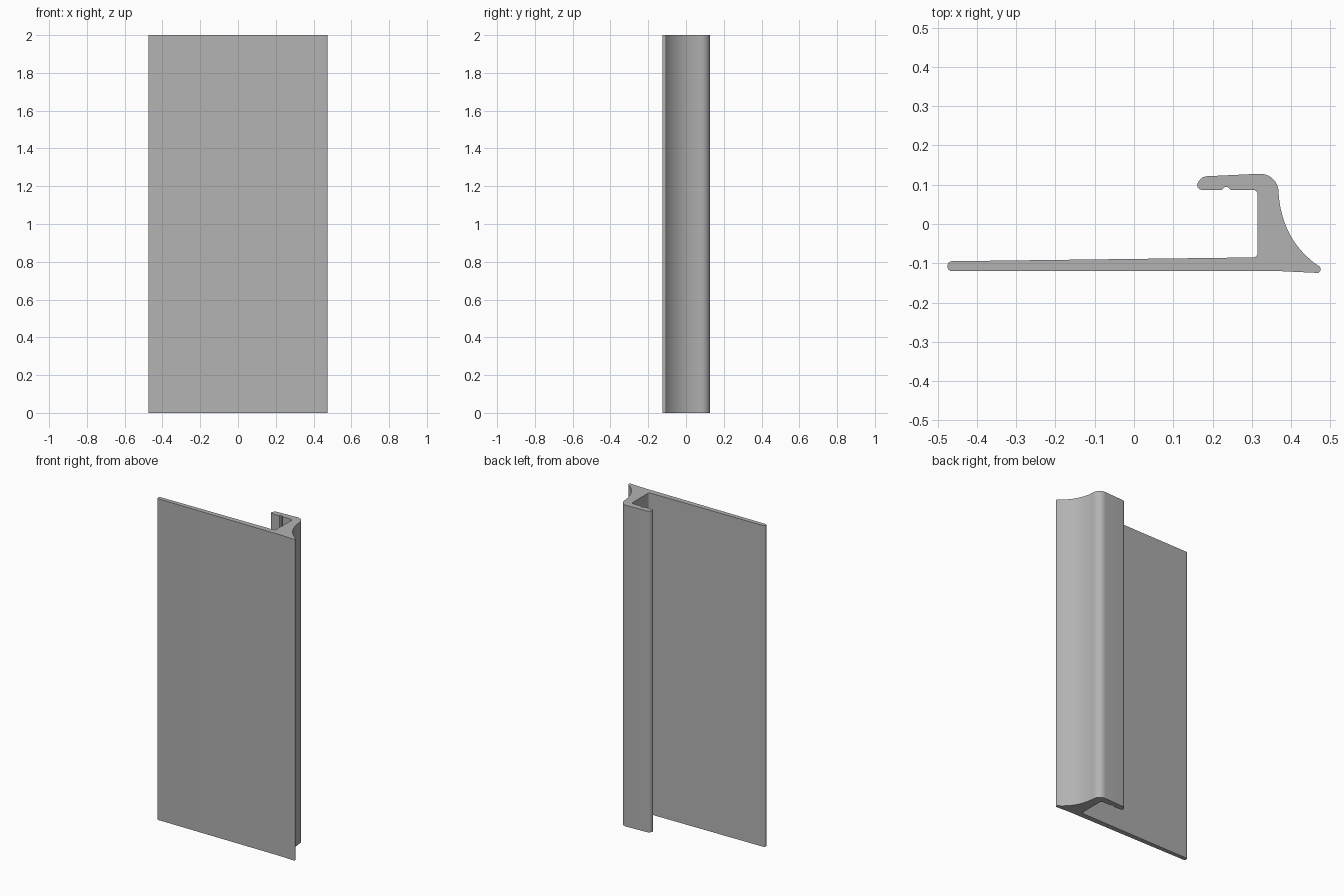
import bpy, bmesh, math
from mathutils import Vector

cube = bpy.data.objects.get("Cube")
if cube:
    bpy.data.objects.remove(cube, do_unlink=True)

HEIGHT = 2.0


def fillet(prev, corner, nxt, radius, steps=8):
    """Circular arc that rounds one corner of the profile."""
    a, b = (prev - corner).normalized(), (nxt - corner).normalized()
    half = a.angle(b) / 2
    centre = corner + (a + b).normalized() * radius / math.sin(half)
    start = corner + a * radius / math.tan(half) - centre
    end = corner + b * radius / math.tan(half) - centre
    total = math.pi - 2 * half
    return [centre + (start * math.sin(total * (1 - i / steps))
                      + end * math.sin(total * i / steps)) / math.sin(total)
            for i in range(steps + 1)]


def bezier(p, q, r, steps=14):
    return [p * (1 - t) ** 2 + q * 2 * t * (1 - t) + r * t * t
            for t in (i / steps for i in range(steps + 1))]


# Concave flank between the pointed lip and the hook
flank = bezier(Vector((0.466, -0.104)), Vector((0.380, -0.042)), Vector((0.369, 0.070)))

# Profile corners: x, y, rounding radius
corners = [(-0.475, -0.12, 0.011), (0.37, -0.12, 0), (0.475, -0.125, 0.008), (0.475, -0.11, 0.005)]
corners += [(p.x, p.y, 0) for p in flank]
corners += [
    (0.366, 0.128, 0.047), (0.32, 0.128, 0), (0.172, 0.121, 0.026),      # hook top
    (0.152, 0.087, 0.012), (0.224, 0.087, 0), (0.231, 0.094, 0),         # hook tip and notch
    (0.239, 0.094, 0), (0.246, 0.087, 0),
    (0.315, 0.087, 0.012), (0.315, -0.085, 0.012), (-0.475, -0.095, 0.011),
]

points = []
for i, (x, y, radius) in enumerate(corners):
    here = Vector((x, y))
    if radius:
        before = Vector(corners[i - 1][:2])
        after = Vector(corners[(i + 1) % len(corners)][:2])
        points += fillet(before, here, after, radius)
    else:
        points.append(here)

# Extrude the profile upward
bm = bmesh.new()
base = bm.faces.new([bm.verts.new((p.x, p.y, 0)) for p in points])
result = bmesh.ops.extrude_face_region(bm, geom=[base], use_keep_orig=True)
top = [v for v in result["geom"] if isinstance(v, bmesh.types.BMVert)]
bmesh.ops.translate(bm, verts=top, vec=(0, 0, HEIGHT))
bmesh.ops.recalc_face_normals(bm, faces=bm.faces)
mesh = bpy.data.meshes.new("hooked_profile")
bm.to_mesh(mesh)
bm.free()

# Plain grey material
grey = bpy.data.materials.new("plain_grey")
grey.use_nodes = True
colour = (0.45, 0.45, 0.45, 1)
grey.diffuse_color = colour
grey.node_tree.nodes["Principled BSDF"].inputs["Base Color"].default_value = colour
mesh.materials.append(grey)

profile = bpy.data.objects.new("hooked_profile", mesh)
bpy.context.collection.objects.link(profile)
bpy.context.view_layer.objects.active = profile
profile.select_set(True)
bpy.ops.object.shade_smooth_by_angle(angle=math.radians(30))
